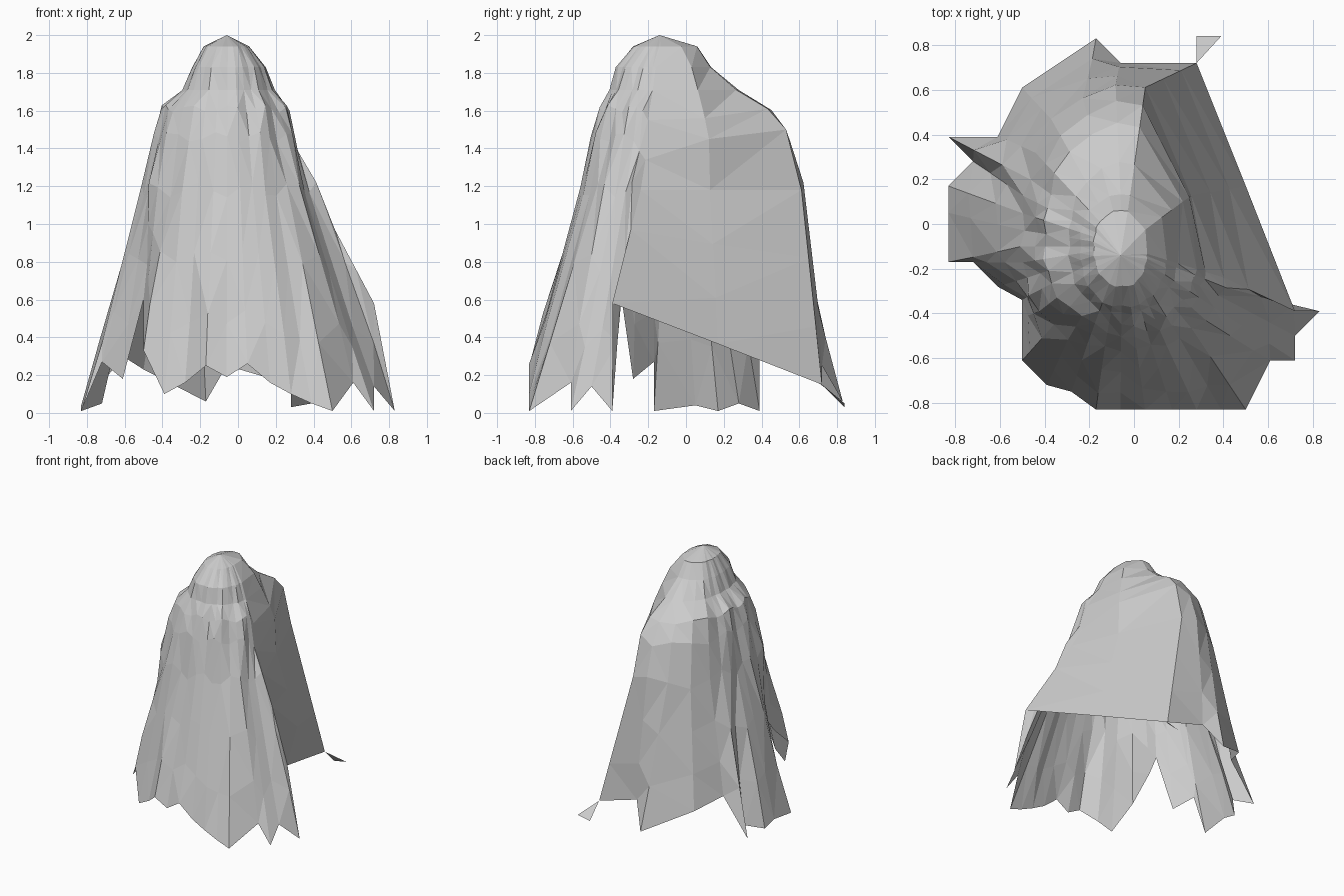
import bpy, bmesh, math
from mathutils import Vector

if "Cube" in bpy.data.objects:
    bpy.data.objects.remove(bpy.data.objects["Cube"])

# Ragged hem, running clockwise from the right edge across the front, left and back
HEM = [(.72, -.39, .58), (.83, -.39, .01), (.72, -.5, .14), (.72, -.61, .01), (.61, -.61, .16),
       (.5, -.83, .01), (.39, -.83, .05), (.28, -.83, .1), (.17, -.83, .16), (.05, -.83, .26),
       (-.06, -.83, .19), (-.17, -.83, .25), (-.28, -.75, .16), (-.39, -.72, .1), (-.5, -.61, .33),
       (-.5, -.42, .5), (-.5, -.34, .6), (-.61, -.28, .18), (-.72, -.17, .27), (-.83, -.17, .01),
       (-.83, .05, .04), (-.83, .17, .01), (-.72, .28, .05), (-.83, .39, .01), (-.61, .39, .3),
       (-.5, .61, .23), (-.17, .83, .06), (-.06, .72, .25), (.28, .72, .15), (.5, .17, .365)]
COUNT = len(HEM)
BACK, MID = COUNT - 2, COUNT - 1      # back edge and middle of the flat panel

# Cloth sections: z, left, right, front, back, distance of the flat panel
RINGS = [(1.18, -.50, .43, -.56, .62, .285),
         (1.46, -.44, .33, -.50, .54, .275),
         (1.61, -.40, .29, -.45, .44, .24),
         (1.71, -.29, .20, -.40, .27, .18),
         (1.83, -.24, .15, -.37, .13, 9),
         (1.94, -.18, .06, -.28, .06, 9)]
# Slanted top of the panel: (ring, column) -> z shift
SHIFT = {(1, 0): -.12, (1, MID): -.01, (1, BACK): .04, (1, 1): -.06, (2, 0): -.06, (2, MID): -.05}
CX, CY = -.05, -.1
PANEL = Vector((.93, .37))

# Column directions, slightly evened out so the upper folds do not bunch up
angles = []
for i, (x, y, z) in enumerate(HEM):
    a = math.atan2(y - CY, x - CX)
    angles.append(a - 2 * math.pi if i and a > 0 else a)
angles[0] = -.3
angles[BACK] = 1.43 - 2 * math.pi
angles[MID] = .64
for _ in range(4):
    mean = [(angles[i - 1] + angles[i + 1]) / 2 for i in range(1, BACK)]
    angles[1:BACK] = [(a + m) / 2 for a, m in zip(angles[1:BACK], mean)]


def section_point(col, level):
    z, left, right, front, back, limit = RINGS[level]
    c, s = math.cos(angles[col]), math.sin(angles[col])
    a = right - CX if c > 0 else CX - left
    b = back - CY if s > 0 else CY - front
    r = (abs(c / a) ** 2.3 + abs(s / b) ** 2.3) ** (-1 / 2.3)
    # shallow vertical folds, none on the flat panel
    if 0 < col < BACK:
        r *= 1 + .025 * math.sin(col * 2.1 + level * .6)
        if level < 3:
            z += .05 * math.sin(col * 1.7 + level * 2) * (2 - z)
    z += SHIFT.get((level, col), 0)
    d = PANEL.dot(Vector((c, s)))
    if d > 0:
        r = min(r, (limit - PANEL.dot(Vector((CX, CY)))) / d)
    return Vector((CX + r * c, CY + r * s, z))


# Draped cloth shell: hem, two in-between rows, upper sections, crown
bm = bmesh.new()
hem = [Vector(p) for p in HEM]
sections = [[section_point(i, k) for i in range(COUNT)] for k in range(len(RINGS))]
rows = [hem]
for t in (.3, .65):
    row = []
    for i in range(COUNT):
        p = hem[i].lerp(sections[0][i], t)
        if 0 < i < BACK:
            out = Vector((p.x - CX, p.y - CY, 0)).normalized()
            p += out * .02 * math.sin(i * 1.9) * (1 - t)
        row.append(p)
    rows.append(row)
rows += sections
verts = [[bm.verts.new(p) for p in row] for row in rows]
for lower, upper in zip(verts, verts[1:]):
    for i in range(COUNT):
        j = (i + 1) % COUNT
        bm.faces.new((lower[j], lower[i], upper[i], upper[j]))
crown = bm.verts.new((-.06, -.14, 2.0))
for i in range(COUNT):
    bm.faces.new((verts[-1][(i + 1) % COUNT], verts[-1][i], crown))

# Torn scrap hanging from the back corner
bm.faces.new((verts[0][BACK], bm.verts.new((.39, .84, .05)), bm.verts.new((.28, .84, .03))))
bmesh.ops.triangulate(bm, faces=[f for f in bm.faces if len(f.verts) > 3])
mesh = bpy.data.meshes.new("draped_cloth")
bm.to_mesh(mesh)
bm.free()
bpy.context.collection.objects.link(bpy.data.objects.new("draped_cloth", mesh))
